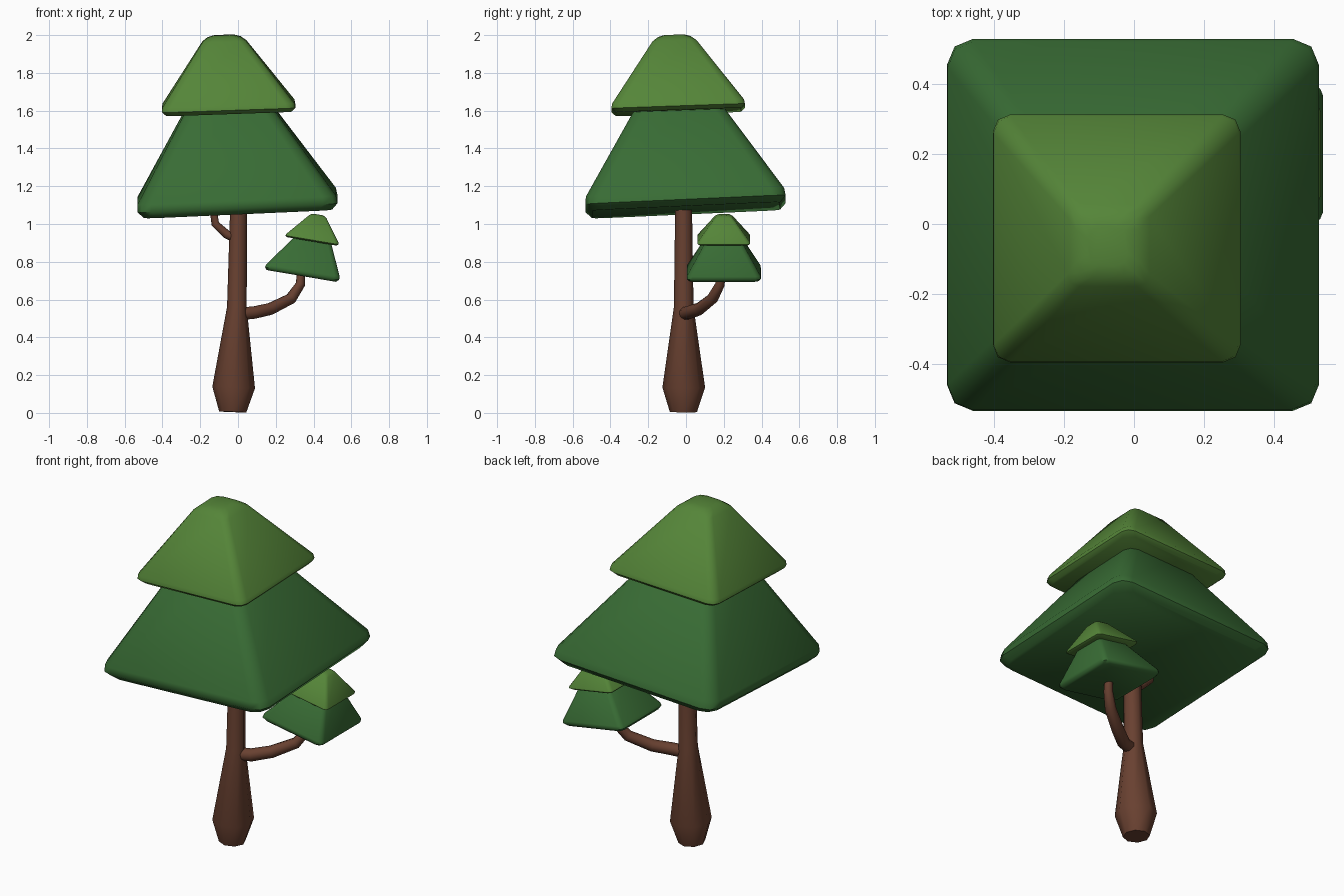
import bpy, bmesh, math
from mathutils import Vector

if "Cube" in bpy.data.objects:
    bpy.data.objects.remove(bpy.data.objects["Cube"])


def material(name, rgb):
    m = bpy.data.materials.new(name)
    m.diffuse_color = (*rgb, 1)
    m.use_nodes = True
    m.node_tree.nodes["Principled BSDF"].inputs["Base Color"].default_value = m.diffuse_color
    return m


BARK = material("bark", (0.14, 0.052, 0.03))
DARK = material("dark_leaf", (0.04, 0.15, 0.035))
LIGHT = material("light_leaf", (0.09, 0.235, 0.04))


def loft(name, rings, mat, angle=50):
    """Skin a list of equal-length point rings and cap both ends."""
    bm = bmesh.new()
    rows = [[bm.verts.new(p) for p in ring] for ring in rings]
    n = len(rows[0])
    for a, b in zip(rows, rows[1:]):
        for i in range(n):
            j = (i + 1) % n
            bm.faces.new((a[i], a[j], b[j], b[i]))
    bm.faces.new(rows[0][::-1])
    bm.faces.new(rows[-1])
    bmesh.ops.recalc_face_normals(bm, faces=bm.faces)
    mesh = bpy.data.meshes.new(name)
    bm.to_mesh(mesh)
    bm.free()
    mesh.materials.append(mat)
    obj = bpy.data.objects.new(name, mesh)
    bpy.context.collection.objects.link(obj)
    bpy.ops.object.select_all(action='DESELECT')
    obj.select_set(True)
    bpy.context.view_layer.objects.active = obj
    bpy.ops.object.shade_smooth_by_angle(angle=math.radians(angle))
    return obj


# Height fraction, width fraction, corner roundness of a foliage tier
TIER = [(0, .94, .15), (.05, 1, .14), (.11, .99, .14),
        (.92, .33, .30), (.975, .25, .5), (1, .16, .6)]


def tier(name, base, top, half, slope, mat):
    """Rounded square pyramid leaning from base to top, with tilted rings."""
    base, top = Vector(base), Vector(top)
    rings = []
    for t, w, r in TIER:
        c, h = base.lerp(top, t), half * w
        ring = []
        for k in range(4):
            mid = math.radians(45 + 90 * k)
            sx, sy = (1 if math.cos(mid) > 0 else -1), (1 if math.sin(mid) > 0 else -1)
            for d in (-45, 0, 45):
                a = mid + math.radians(d)
                x = h * (sx * (1 - r) + r * math.cos(a))
                y = h * (sy * (1 - r) + r * math.sin(a))
                ring.append(c + Vector((x, y, slope[0] * x + slope[1] * y)))
        rings.append(ring)
    return loft(name, rings, mat)


def limb(name, path, sides=8):
    """Tapered tube through (x, y, z, radius) points."""
    pts = [Vector(p[:3]) for p in path]
    rings = []
    for i, p in enumerate(pts):
        tangent = pts[min(i + 1, len(pts) - 1)] - pts[max(i - 1, 0)]
        q = Vector((0, 0, 1)).rotation_difference(tangent)
        rings.append([p + q @ Vector((math.cos(a), math.sin(a), 0)) * path[i][3]
                      for a in (2 * math.pi * k / sides for k in range(sides))])
    return loft(name, rings, BARK, 60)


# Trunk and branches
limb("trunk", [(-.028, -.014, .005, .072), (-.023, -.012, .135, .113),
               (-.006, -.012, .56, .052), (.005, -.013, 1.2, .043)])
limb("branch", [(0, -.01, .525, .036), (.08, .01, .53, .035), (.17, .07, .55, .034),
                (.28, .14, .605, .031), (.33, .18, .68, .025), (.335, .19, .76, .021)])
limb("twig", [(0, -.012, .92, .024), (-.06, -.012, .945, .023),
              (-.12, -.012, 1.0, .021), (-.135, -.012, 1.1, .018)])

# Main crown
tier("crown_lower", (0, 0, 1.073), (-.06, -.05, 1.755), .53, (.045, .045), DARK)
tier("crown_upper", (-.048, -.04, 1.593), (-.075, -.063, 2.0), .353, (.035, .035), LIGHT)

# Small crown on the branch
tier("small_crown_lower", (.335, .2, .725), (.42, .2, .99), .196, (-.17, 0), DARK)
tier("small_crown_upper", (.39, .2, .908), (.425, .2, 1.05), .14, (-.17, 0), LIGHT)
